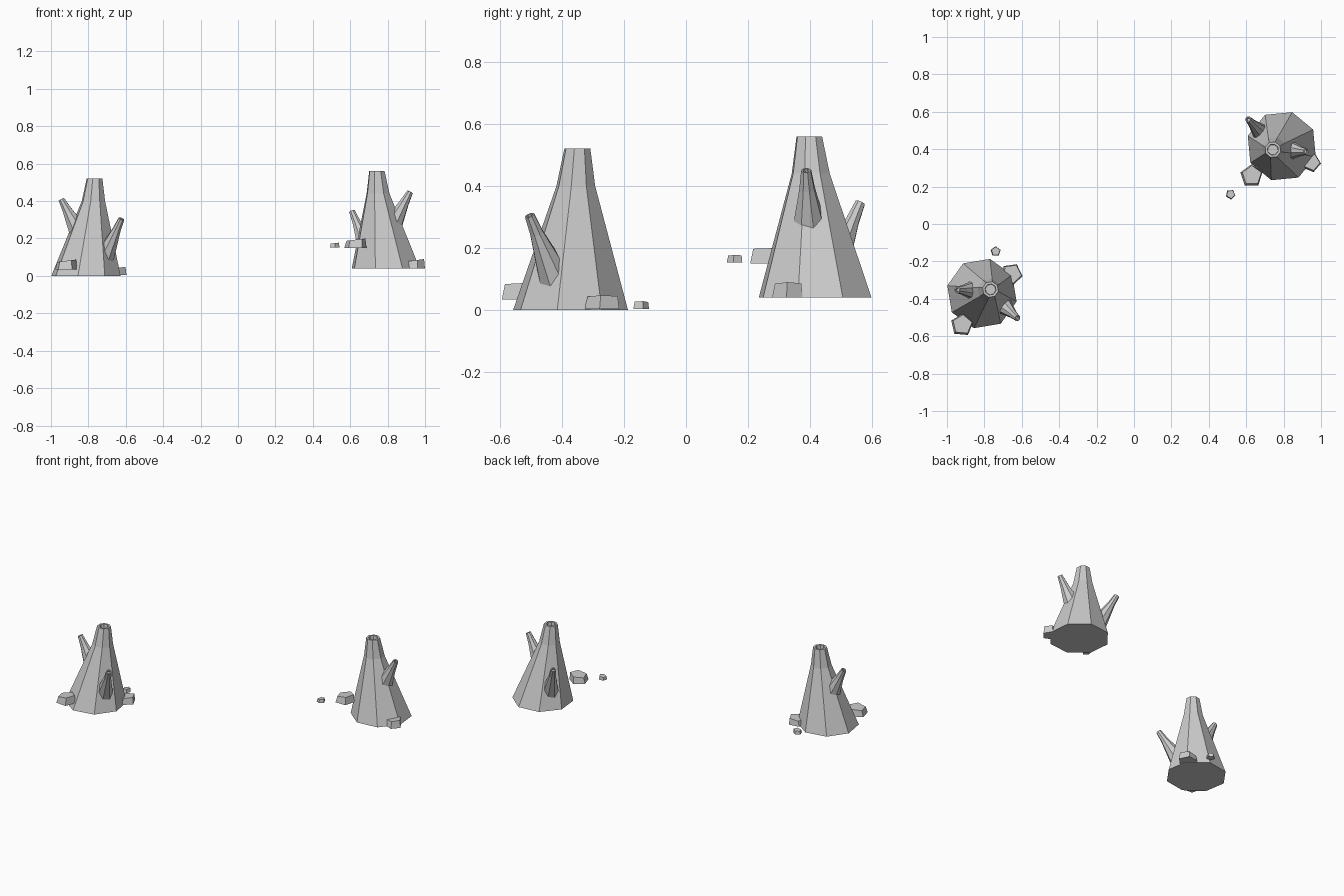
import bpy
import bmesh
from math import sin, cos, radians
from mathutils import Vector, Matrix

cube = bpy.data.objects.get("Cube")
if cube:
    bpy.data.objects.remove(cube, do_unlink=True)

stone = bpy.data.materials.new("pale_grey_stone")
stone.use_nodes = True
colour = (0.6, 0.6, 0.6, 1)
stone.diffuse_color = colour
stone.node_tree.nodes["Principled BSDF"].inputs["Base Color"].default_value = colour


def ring(centre, radius, sides, phase, turn=None):
    """Regular polygon around a centre, optionally turned to face an axis."""
    points = []
    for i in range(sides):
        a = radians(phase + 360 * i / sides)
        p = Vector((radius * cos(a), radius * sin(a), 0))
        points.append(Vector(centre) + (turn @ p if turn else p))
    return points


def loft(name, rings, matrix):
    """Skin stacked rings and cap both ends."""
    bm = bmesh.new()
    loops = [[bm.verts.new(matrix @ p) for p in r] for r in rings]
    n = len(loops[0])
    for low, high in zip(loops, loops[1:]):
        for i in range(n):
            j = (i + 1) % n
            bm.faces.new((low[i], low[j], high[j], high[i]))
    bm.faces.new(loops[0][::-1])
    bm.faces.new(loops[-1])
    bmesh.ops.recalc_face_normals(bm, faces=bm.faces)
    mesh = bpy.data.meshes.new(name)
    bm.to_mesh(mesh)
    bm.free()
    mesh.materials.append(stone)
    obj = bpy.data.objects.new(name, mesh)
    bpy.context.collection.objects.link(obj)


def spout(name, base, tip, radius, matrix):
    """Side chimney: flared at the root, slim at the hollow tip."""
    base, tip = Vector(base), Vector(tip)
    axis = tip - base
    turn = axis.to_track_quat('Z', 'Y').to_matrix()
    profile = [(0, radius), (0.72, radius * 0.42), (1, 0.017), (1, 0.011), (0.94, 0.01)]
    loft(name, [ring(base + axis * t, r, 8, 22, turn) for t, r in profile], matrix)


def vent(label, location, angle):
    """Leaning eight-sided chimney with a hollow rim and two side spouts."""
    m = Matrix.Translation(location) @ Matrix.Rotation(radians(angle), 4, 'Z')
    profile = [((0, 0, 0), 0.19), ((0.04, 0.017, 0.4), 0.064),
               ((0.046, 0.022, 0.52), 0.043), ((0.046, 0.022, 0.52), 0.03),
               ((0.046, 0.022, 0.49), 0.028)]
    loft(label + "_chimney", [ring(c, r, 8, 77) for c, r in profile], m)
    spout(label + "_high_spout", (-0.02, 0.017, 0.2), (-0.132, 0.02, 0.41), 0.063, m)
    spout(label + "_low_spout", (0.1, -0.05, 0.1), (0.19, -0.132, 0.305), 0.055, m)


def rock(name, location, radius, height, phase):
    """Five-sided stone, tapered, with a slightly sloping top."""
    low = ring((0, 0, 0), radius, 5, phase)
    high = ring((0.04 * radius, 0.04 * radius, height * 0.87), radius * 0.86, 5, phase)
    for p in high:
        p.z += 0.15 * height * p.x / radius
    loft(name, [low, high], Matrix.Translation(location))


# Two vents
vent("front_vent", (-0.813, -0.372, 0), 0)
vent("back_vent", (0.79, 0.416, 0.04), 176)

# Loose rocks around each vent
rock("front_vent_outer_rock", (-0.92, -0.54, 0.035), 0.062, 0.052, 85)
rock("front_vent_inner_rock", (-0.655, -0.268, 0.004), 0.06, 0.044, -10)
rock("front_vent_pebble", (-0.74, -0.147, 0.004), 0.028, 0.025, 90)
rock("back_vent_large_rock", (0.628, 0.257, 0.15), 0.062, 0.05, 90)
rock("back_vent_outer_rock", (0.948, 0.328, 0.04), 0.052, 0.05, -5)
rock("back_vent_pebble", (0.516, 0.158, 0.153), 0.027, 0.025, 60)
